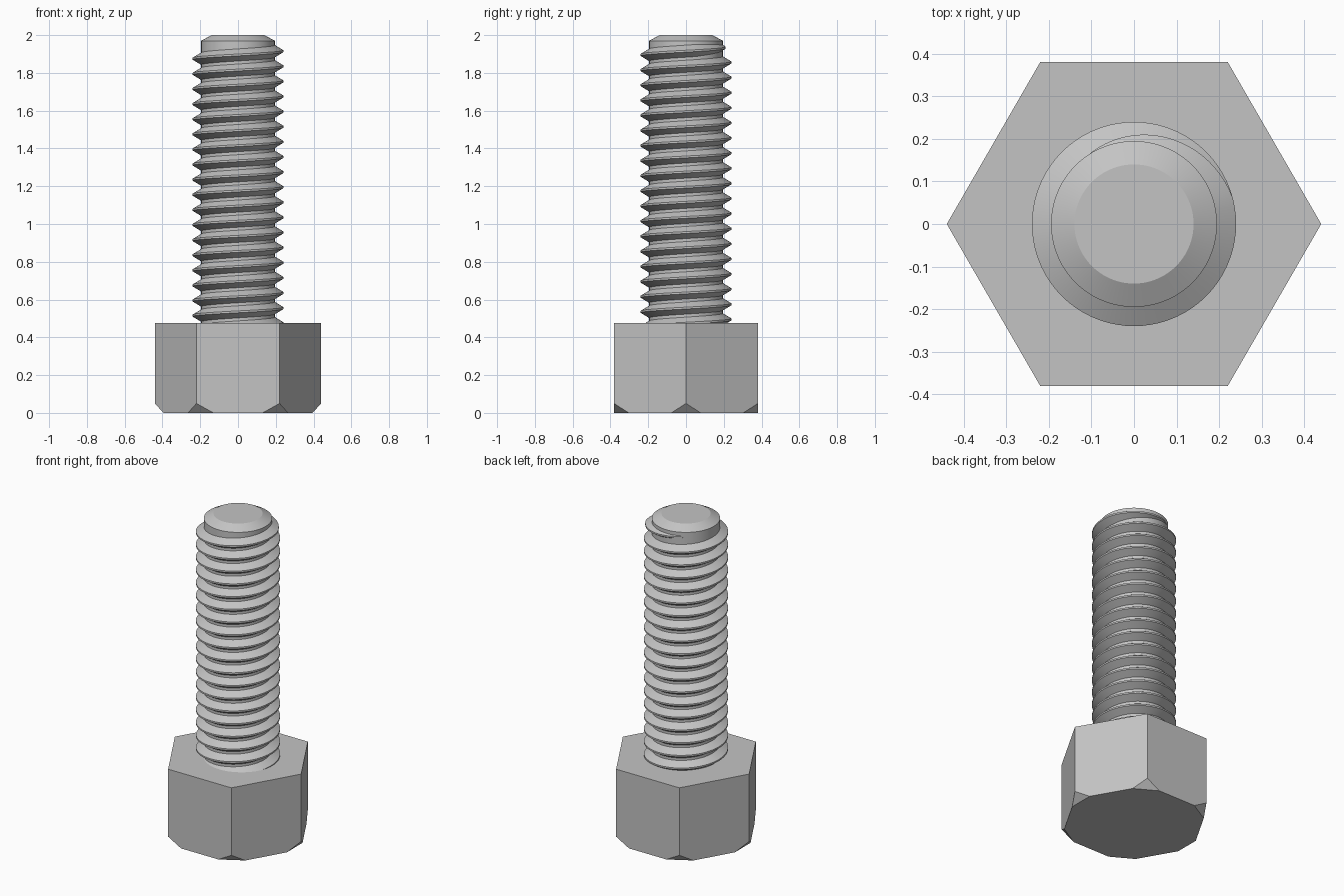
import bpy, bmesh
from math import cos, sin, pi, radians
from mathutils import Vector

if "Cube" in bpy.data.objects:
    bpy.data.objects.remove(bpy.data.objects["Cube"], do_unlink=True)

steel = bpy.data.materials.new("grey steel")
steel.use_nodes = True
grey = (0.55, 0.55, 0.55, 1)
steel.diffuse_color = grey
steel.node_tree.nodes["Principled BSDF"].inputs["Base Color"].default_value = grey

HEAD_R, HEAD_H = 0.44, 0.475
ROOT_R, CREST_R, TOP = 0.195, 0.24, 2.0
PITCH, SEGMENTS, TURNS = 0.08, 72, 19


def finish(bm, name, smooth=True):
    bmesh.ops.recalc_face_normals(bm, faces=bm.faces)
    mesh = bpy.data.meshes.new(name)
    bm.to_mesh(mesh)
    bm.free()
    obj = bpy.data.objects.new(name, mesh)
    mesh.materials.append(steel)
    bpy.context.collection.objects.link(obj)
    if smooth:
        bpy.ops.object.select_all(action="DESELECT")
        obj.select_set(True)
        bpy.context.view_layer.objects.active = obj
        bpy.ops.object.shade_smooth_by_angle(angle=radians(25))
    return obj


# Hexagonal head with its lower corners cut off
bm = bmesh.new()
ring = [bm.verts.new((HEAD_R * cos(i * pi / 3), HEAD_R * sin(i * pi / 3), 0)) for i in range(6)]
base = bm.faces.new(ring)
side = bmesh.ops.extrude_face_region(bm, geom=[base])["geom"]
bmesh.ops.translate(bm, vec=(0, 0, HEAD_H), verts=[g for g in side if isinstance(g, bmesh.types.BMVert)])
if not any(f.normal.z < -0.9 or all(v.co.z < 0.01 for v in f.verts) for f in bm.faces):
    bm.faces.new(ring)
for i in range(6):
    out = Vector((cos(i * pi / 3), sin(i * pi / 3), 0))
    bmesh.ops.bisect_plane(bm, geom=bm.verts[:] + bm.edges[:] + bm.faces[:],
                           plane_co=out * 0.395, plane_no=out * 0.05 - Vector((0, 0, 0.045)),
                           clear_outer=True)
    bmesh.ops.holes_fill(bm, edges=[e for e in bm.edges if e.is_boundary], sides=0)
finish(bm, "hex_head", smooth=False)

# Shank core with a chamfered tip, turned from a profile
bm = bmesh.new()
profile = [(0, HEAD_H - 0.1), (ROOT_R, HEAD_H - 0.1), (ROOT_R, 1.97), (0.14, TOP), (0, TOP)]
points = [bm.verts.new((r, 0, z)) for r, z in profile]
edges = [bm.edges.new(pair) for pair in zip(points, points[1:])]
bmesh.ops.spin(bm, geom=points + edges, cent=(0, 0, 0), axis=(0, 0, 1),
               angle=2 * pi, steps=SEGMENTS, use_merge=True)
bmesh.ops.remove_doubles(bm, verts=bm.verts, dist=1e-5)
finish(bm, "shank")

# Right-handed helical thread that sinks into the core at its upper end
bm = bmesh.new()
section = [(ROOT_R - 0.005, -0.035), (CREST_R, -0.005), (CREST_R, 0.005), (ROOT_R - 0.005, 0.035)]
start, fade, end = -TURNS * 2 * pi, radians(15), radians(130)
steps = round((end - start) / (2 * pi) * SEGMENTS)
previous = None
for i in range(steps + 1):
    a = start + (end - start) * i / steps
    sink = max(0, (a - fade) / (end - fade)) * 0.048
    z = 1.915 + PITCH * a / (2 * pi)
    loop = [bm.verts.new(((r - sink) * cos(a), (r - sink) * sin(a), z + dz)) for r, dz in section]
    if previous:
        for j in range(4):
            k = (j + 1) % 4
            bm.faces.new((previous[j], previous[k], loop[k], loop[j]))
    else:
        bm.faces.new(loop)
    previous = loop
bm.faces.new(previous)
finish(bm, "thread")
